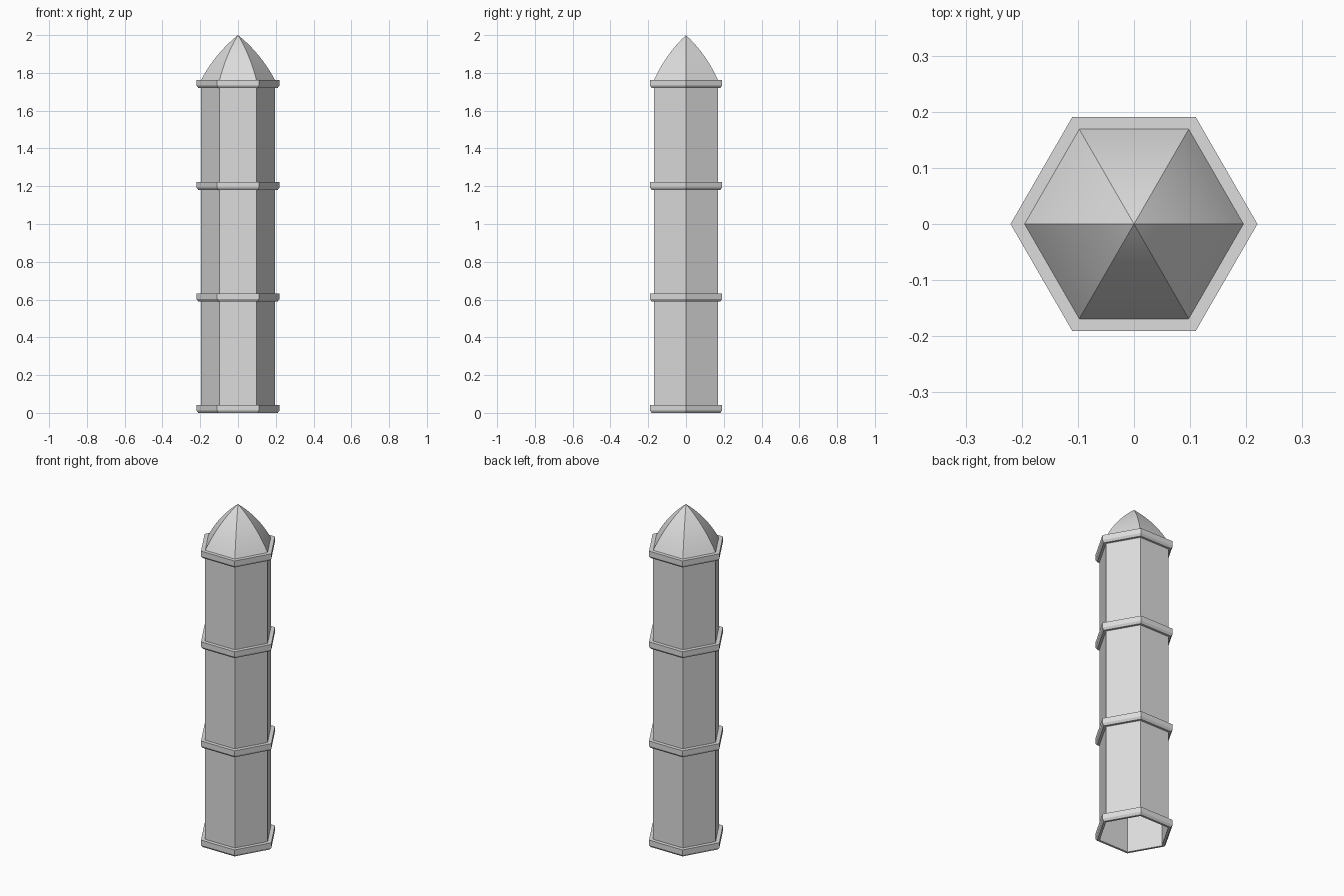
import bpy
import bmesh
from math import cos, sin, tau
from mathutils import Vector

cube = bpy.data.objects.get("Cube")
if cube:
    bpy.data.objects.remove(cube, do_unlink=True)

SIDES = 6
SHAFT_R = 0.195
RIM_R = 0.22
TOP_Z = 1.763

stone = bpy.data.materials.new("light_grey_stone")
stone.use_nodes = True
grey = (0.72, 0.72, 0.72, 1)
stone.diffuse_color = grey
stone.node_tree.nodes["Principled BSDF"].inputs["Base Color"].default_value = grey


def hex_shell(name, profile):
    """Sweep a (radius, height) profile round six sides; radius 0 makes a tip."""
    bm = bmesh.new()
    rows = []
    for r, z in profile:
        if r < 1e-5:
            rows.append([bm.verts.new((0, 0, z))] * SIDES)
        else:
            rows.append([bm.verts.new((r * cos(tau * i / SIDES), r * sin(tau * i / SIDES), z))
                         for i in range(SIDES)])
    for low, high in zip(rows, rows[1:]):
        for i in range(SIDES):
            j = (i + 1) % SIDES
            corners = [low[i], low[j], high[j], high[i]]
            bm.faces.new(list(dict.fromkeys(corners)))
    mesh = bpy.data.meshes.new(name)
    bm.to_mesh(mesh)
    bm.free()
    mesh.materials.append(stone)
    obj = bpy.data.objects.new(name, mesh)
    bpy.context.collection.objects.link(obj)
    return obj


# Hollow shaft, open underneath
hex_shell("shaft", [(SHAFT_R, 0), (SHAFT_R, TOP_Z)])

# Four bands with a chamfered lower edge
for name, z in (("base_band", 0), ("lower_band", 0.59),
                ("upper_band", 1.18), ("top_band", TOP_Z - 0.043)):
    hex_shell(name, [(SHAFT_R, z), (0.21, z), (RIM_R, z + 0.013),
                     (RIM_R, z + 0.043), (SHAFT_R, z + 0.043)])

# Pointed dome with curved facets
start, bend, tip = Vector((SHAFT_R, TOP_Z)), Vector((0.122, 1.902)), Vector((0, 2))
STEPS = 10
curve = []
for k in range(STEPS + 1):
    t = k / STEPS
    curve.append(start * (1 - t) ** 2 + bend * 2 * t * (1 - t) + tip * t * t)
dome = hex_shell("dome", curve)

# Smooth along each facet, keeping the six ridges sharp
bpy.ops.object.select_all(action="DESELECT")
dome.select_set(True)
bpy.context.view_layer.objects.active = dome
bpy.ops.object.shade_smooth_by_angle(angle=0.4)
